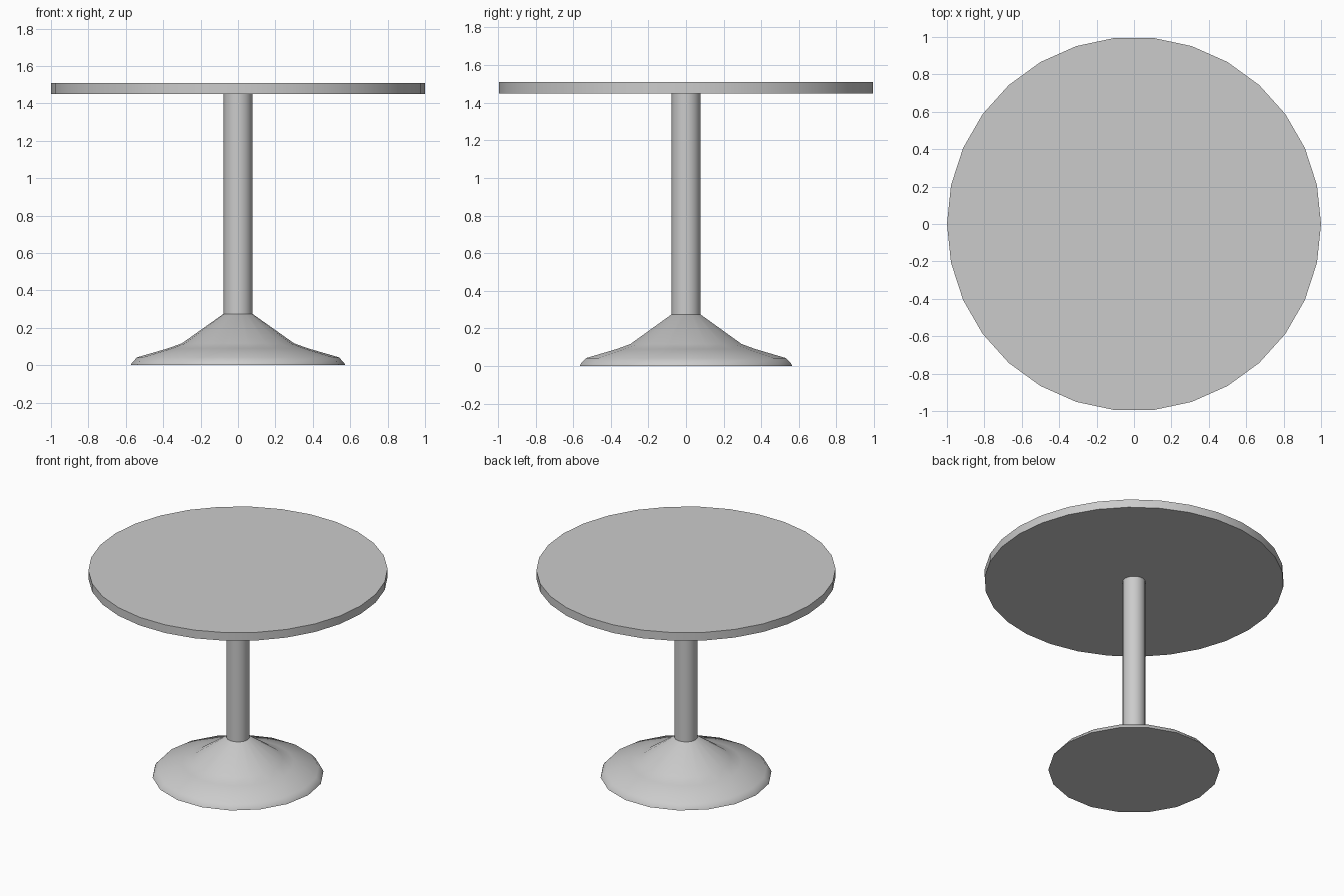
import bpy, bmesh, math

if "Cube" in bpy.data.objects:
    bpy.data.objects.remove(bpy.data.objects["Cube"])

grey = bpy.data.materials.new("light_grey")
grey.diffuse_color = (0.6, 0.6, 0.6, 1)
grey.use_nodes = True
grey.node_tree.nodes["Principled BSDF"].inputs["Base Color"].default_value = grey.diffuse_color


def lathe(name, profile, sides, angle=40):
    """Closed solid of revolution from (radius, z) points, bottom to top."""
    bm = bmesh.new()
    rings = []
    for r, z in profile:
        rings.append([bm.verts.new((r * math.cos(2 * math.pi * i / sides),
                                    r * math.sin(2 * math.pi * i / sides), z))
                      for i in range(sides)])
    for a, b in zip(rings, rings[1:]):
        for i in range(sides):
            j = (i + 1) % sides
            bm.faces.new((a[i], a[j], b[j], b[i]))
    bm.faces.new(rings[0][::-1])
    bm.faces.new(rings[-1])
    mesh = bpy.data.meshes.new(name)
    bm.to_mesh(mesh)
    bm.free()
    mesh.materials.append(grey)
    obj = bpy.data.objects.new(name, mesh)
    bpy.context.collection.objects.link(obj)
    bpy.ops.object.select_all(action='DESELECT')
    obj.select_set(True)
    bpy.context.view_layer.objects.active = obj
    bpy.ops.object.shade_smooth_by_angle(angle=math.radians(angle))
    return obj


# Round 30-sided top
lathe("table_top", [(1.0, 1.45), (1.0, 1.51)], 30)

# Central column
lathe("column", [(0.077, 0.27), (0.077, 1.45)], 18)

# Flared trumpet foot
lathe("foot", [(0.573, 0), (0.568, 0.012), (0.54, 0.042), (0.375, 0.09),
               (0.30, 0.117), (0.077, 0.275)], 18)
